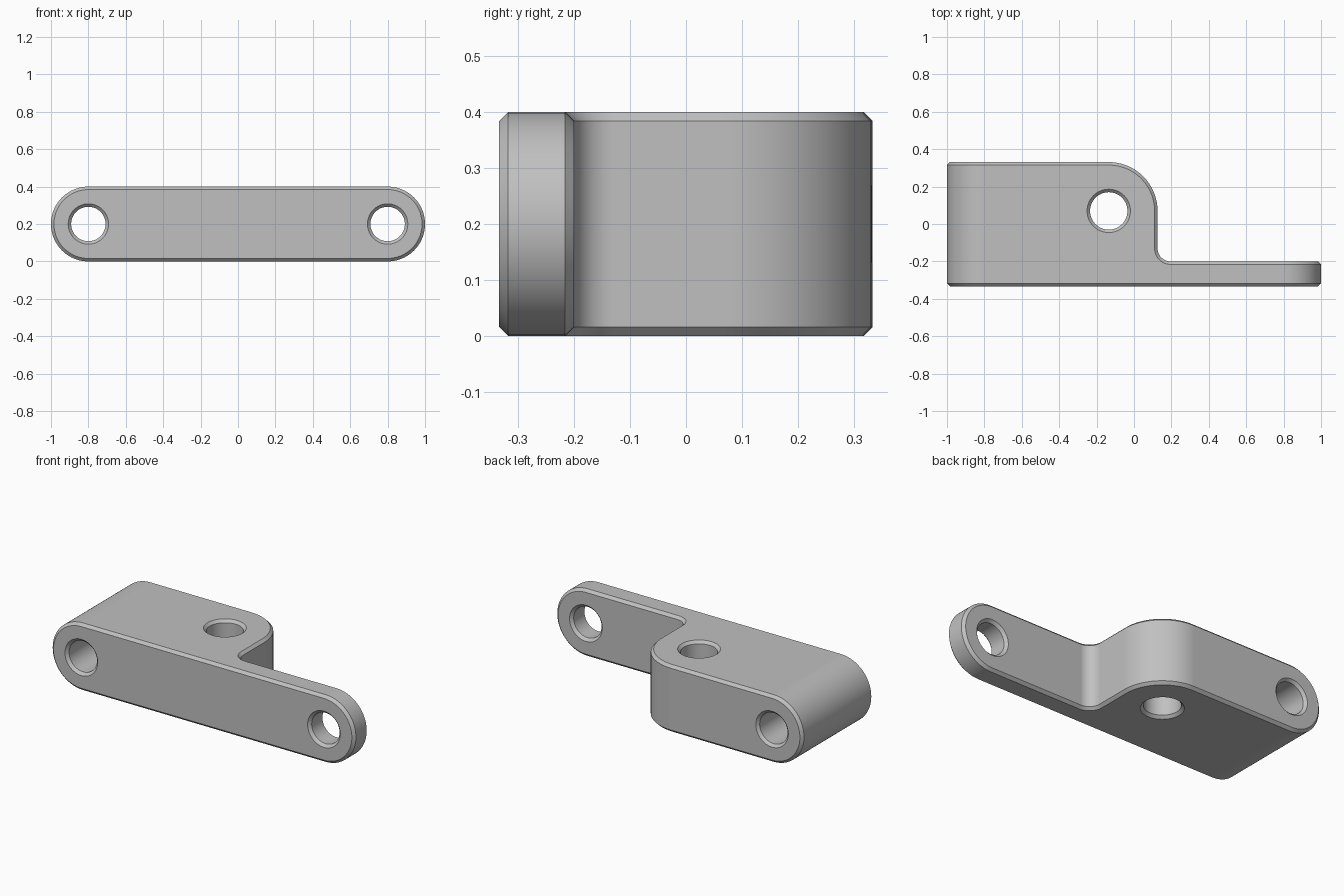
import bpy, bmesh
from math import sin, cos, pi
from mathutils import Matrix, Vector

cube = bpy.data.objects.get("Cube")
if cube:
    bpy.data.objects.remove(cube, do_unlink=True)

HEIGHT, DEPTH, CHAMFER = 0.4, 0.333, 0.016

steel = bpy.data.materials.new("grey steel")
steel.use_nodes = True
colour = (0.53, 0.53, 0.53, 1)
steel.diffuse_color = colour
steel.node_tree.nodes["Principled BSDF"].inputs["Base Color"].default_value = colour


def arc(cx, cy, r, start, end, steps):
    return [(cx + r * cos(start + (end - start) * i / steps),
             cy + r * sin(start + (end - start) * i / steps)) for i in range(steps + 1)]


def add_mesh(name, bm):
    bmesh.ops.recalc_face_normals(bm, faces=bm.faces)
    mesh = bpy.data.meshes.new(name)
    bm.to_mesh(mesh)
    bm.free()
    mesh.materials.append(steel)
    obj = bpy.data.objects.new(name, mesh)
    bpy.context.collection.objects.link(obj)
    return obj


def prism(name, points, direction):
    """Extrude a closed 3D outline along a direction."""
    bm = bmesh.new()
    face = bm.faces.new([bm.verts.new(p) for p in points])
    extruded = bmesh.ops.extrude_face_region(bm, geom=[face])
    verts = [v for v in extruded["geom"] if isinstance(v, bmesh.types.BMVert)]
    bmesh.ops.translate(bm, verts=verts, vec=direction)
    return add_mesh(name, bm)


def hole_cutter(name, radius, half, matrix, sides=64):
    """Spindle with flared ends, which cuts a bore with chamfered rims."""
    flare = 0.05
    profile = [(radius + flare, -half + CHAMFER - flare), (radius, -half + CHAMFER),
               (radius, half - CHAMFER), (radius + flare, half - CHAMFER + flare)]
    bm = bmesh.new()
    rings = [[bm.verts.new((x, y, z)) for x, y in arc(0, 0, r, 0, 2 * pi, sides)[:-1]]
             for r, z in profile]
    for low, high in zip(rings, rings[1:]):
        for i in range(sides):
            j = (i + 1) % sides
            bm.faces.new((low[i], low[j], high[j], high[i]))
    bm.faces.new(rings[0])
    bm.faces.new(rings[-1])
    bm.transform(matrix)
    return add_mesh(name, bm)


def add_boolean(obj, cutter, operation):
    mod = obj.modifiers.new(cutter.name, 'BOOLEAN')
    mod.operation, mod.solver, mod.object = operation, 'EXACT', cutter


# Plan outline: thick block with rounded corner, fillet, thin arm
corner = (-0.135, 0.07)
wall, arm_back, fillet = 0.126, -0.2, 0.07
plan = [(-1.2, -DEPTH), (1.2, -DEPTH), (1.2, arm_back)]
plan += arc(wall + fillet, arm_back + fillet, fillet, -pi / 2, -pi, 12)
plan += arc(*corner, wall - corner[0], 0, pi / 2, 24)
plan += [(-1.2, DEPTH)]
bracket = prism("bracket_body", [(x, y, -0.1) for x, y in plan], (0, 0, HEIGHT + 0.2))

# Round-ended front outline trims the body
r = HEIGHT / 2
outline = arc(1 - r, r, r, -pi / 2, pi / 2, 40) + arc(r - 1, r, r, pi / 2, 3 * pi / 2, 40)
envelope = prism("round_end_envelope", [(x, -0.5, z) for x, z in outline], (0, 1, 0))
add_boolean(bracket, envelope, 'INTERSECT')

# Chamfer on all sharp outer edges
bevel = bracket.modifiers.new("edge_chamfer", 'BEVEL')
bevel.width, bevel.segments = CHAMFER, 1
bevel.limit_method, bevel.angle_limit = 'ANGLE', 0.8
bevel.use_clamp_overlap = False

# Bores: one vertical, two running front to back
turn = Matrix.Rotation(pi / 2, 4, 'X')
arm_mid = (arm_back - DEPTH) / 2
cutters = [
    hole_cutter("vertical_bore", 0.1, HEIGHT / 2, Matrix.Translation((*corner, r))),
    hole_cutter("long_bore", 0.092, DEPTH, Matrix.Translation((r - 1, 0, r)) @ turn),
    hole_cutter("arm_bore", 0.092, (arm_back + DEPTH) / 2,
                Matrix.Translation((1 - r, arm_mid, r)) @ turn),
]
for cutter in cutters:
    add_boolean(bracket, cutter, 'DIFFERENCE')

# Bake the modifiers and drop the helpers
bpy.context.view_layer.update()
graph = bpy.context.evaluated_depsgraph_get()
final = bpy.data.meshes.new_from_object(bracket.evaluated_get(graph))
bracket.modifiers.clear()
bracket.data = final
final.materials.clear()
final.materials.append(steel)
for face in final.polygons:
    face.material_index = 0
for helper in cutters + [envelope]:
    bpy.data.objects.remove(helper, do_unlink=True)

bpy.ops.object.select_all(action='DESELECT')
bracket.select_set(True)
bpy.context.view_layer.objects.active = bracket
bpy.ops.object.shade_smooth_by_angle(angle=pi / 6)
weighted = bracket.modifiers.new("weighted_normals", 'WEIGHTED_NORMAL')
weighted.keep_sharp = True
